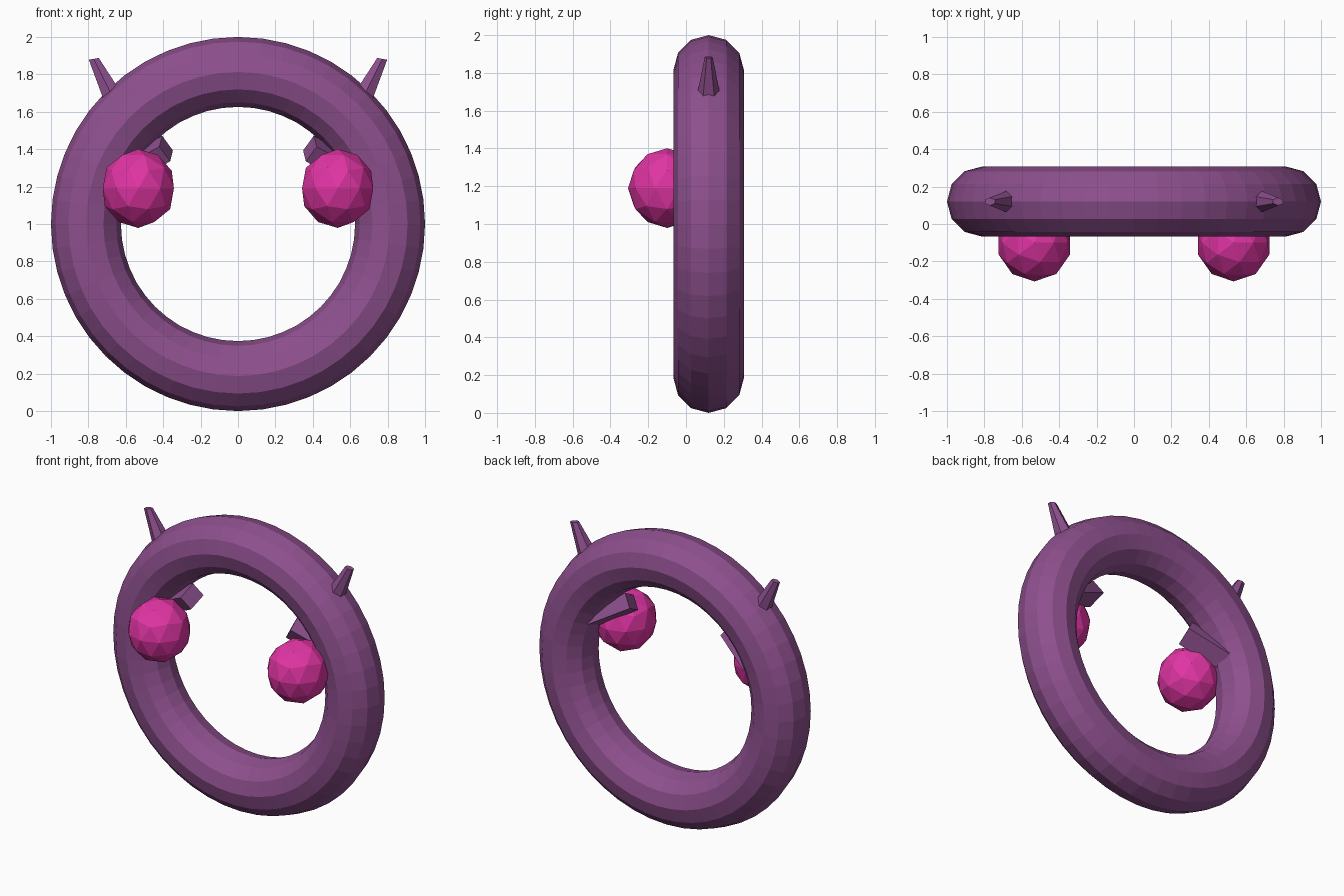
import bpy, bmesh, math
from mathutils import Vector, Matrix

old = bpy.data.objects.get("Cube")
if old:
    bpy.data.objects.remove(old)


def material(name, rgb):
    m = bpy.data.materials.new(name)
    m.use_nodes = True
    m.diffuse_color = (*rgb, 1)
    m.node_tree.nodes["Principled BSDF"].inputs["Base Color"].default_value = (*rgb, 1)
    return m


purple = material("purple", (0.27, 0.08, 0.27))
pink = material("pink", (0.75, 0.035, 0.37))
CENTRE = Vector((0, 0.12, 1))


def finish(name, bm, mat):
    bmesh.ops.recalc_face_normals(bm, faces=bm.faces)
    me = bpy.data.meshes.new(name)
    bm.to_mesh(me)
    bm.free()
    me.materials.append(mat)
    ob = bpy.data.objects.new(name, me)
    bpy.context.collection.objects.link(ob)
    return ob


def loft(bm, rings):
    # Closed solid through a list of rings
    rows = [[bm.verts.new(p) for p in ring] for ring in rings]
    n = len(rows[0])
    for a, b in zip(rows, rows[1:]):
        for i in range(n):
            j = (i + 1) % n
            bm.faces.new((a[i], a[j], b[j], b[i]))
    bm.faces.new(rows[0])
    bm.faces.new(rows[-1])


# Ring body
bpy.ops.mesh.primitive_torus_add(major_radius=0.813, minor_radius=0.187,
                                 major_segments=48, minor_segments=12,
                                 location=CENTRE, rotation=(math.pi / 2, 0, 0))
body = bpy.context.object
body.name = "ring_body"
body.data.materials.append(purple)


def horn_ring(x, z, side, half_y, half_x, tilt):
    # Hexagon with corners pointing to front and back
    points = []
    for k in range(6):
        a = math.radians(60 * k)
        across = half_x * math.sin(a) / math.sin(math.pi / 3)
        points.append((side * (x + across * math.cos(tilt)),
                       CENTRE.y + half_y * math.cos(a),
                       z - across * math.sin(tilt)))
    return points


for side, label in ((1, "left"), (-1, "right")):
    # Eye
    bm = bmesh.new()
    bmesh.ops.create_icosphere(bm, subdivisions=2, radius=1,
                               matrix=Matrix.LocRotScale(Vector((side * 0.533, -0.1, 1.19)), None,
                                                         Vector((0.2, 0.207, 0.211))))
    finish(label + "_eye", bm, pink)

    # Horn
    bm = bmesh.new()
    loft(bm, [horn_ring(0.65, 1.64, side, 0.07, 0.056, 0.45),
              horn_ring(0.771, 1.883, side, 0.021, 0.027, 0.18)])
    finish(label + "_horn", bm, purple)

    # Brow block growing out of the inside of the ring
    bm = bmesh.new()
    along = Vector((0.82, 0.34, -0.456)).normalized()
    across = Vector((0.62, -0.29, 0.73))
    across = (across - along * across.dot(along)).normalized()
    deep = along.cross(across)
    corner = CENTRE + Vector((0.348, 0, 0.393))
    outline = [corner, corner + across * 0.103,
               corner + across * 0.103 + deep * 0.13, corner + deep * 0.13]
    mirror = Matrix.Diagonal((side, 1, 1))
    loft(bm, [[mirror @ p for p in outline],
              [mirror @ (p + along * 0.3) for p in outline]])
    finish(label + "_brow", bm, purple)
